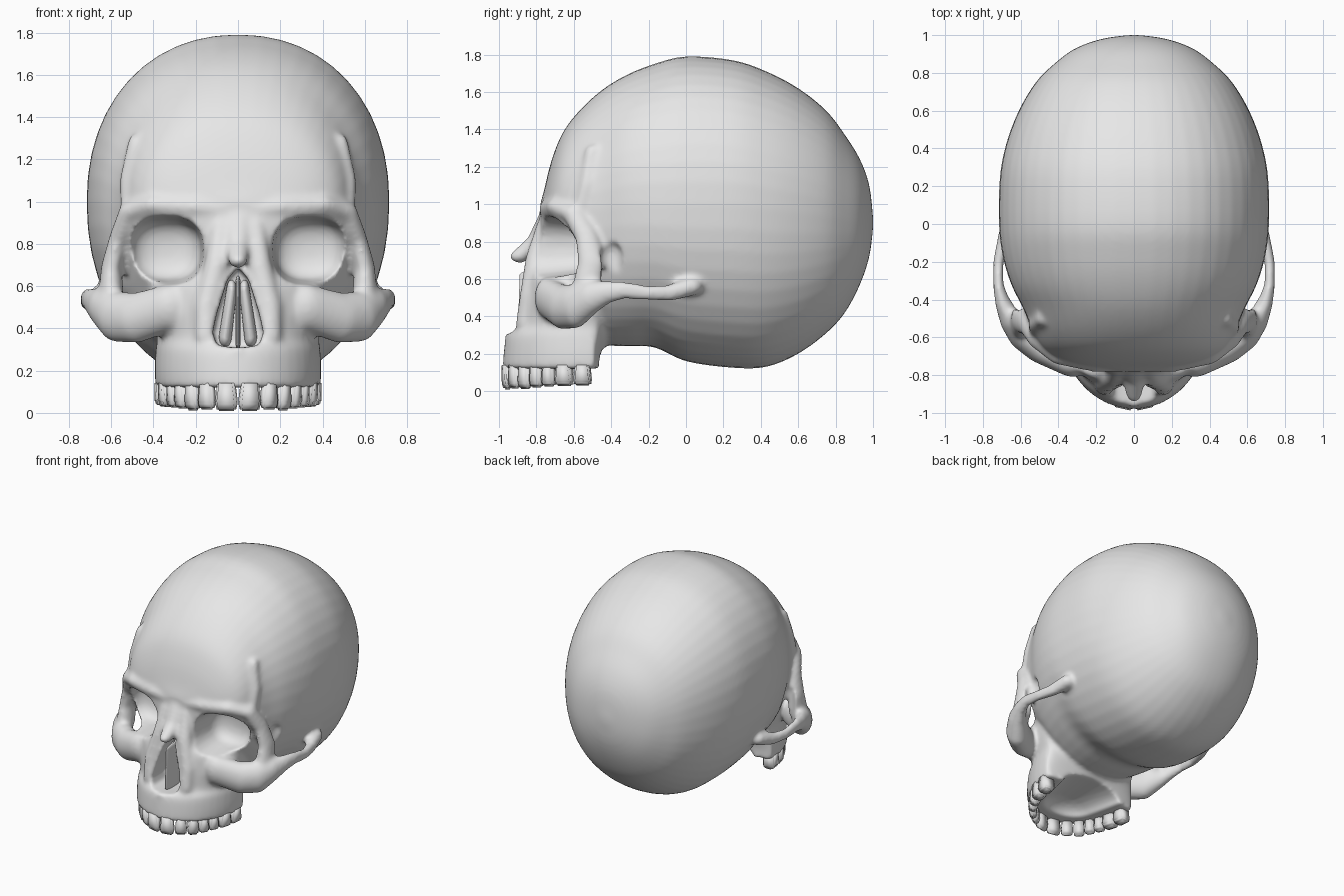
import bpy, bmesh, math
from mathutils import Vector

if "Cube" in bpy.data.objects:
    bpy.data.objects.remove(bpy.data.objects["Cube"], do_unlink=True)

bone = bpy.data.materials.new("bone_grey")
bone.use_nodes = True
bone.diffuse_color = (0.8, 0.8, 0.8, 1)
for node in bone.node_tree.nodes:
    if node.type == 'BSDF_PRINCIPLED':
        node.inputs["Base Color"].default_value = (0.8, 0.8, 0.8, 1)


def spow(v, k):
    return math.copysign(abs(v) ** k, v)


def refine(rows, n=4):
    """Smooth in-between rows through the key rows."""
    out = []
    for i in range(len(rows) - 1):
        a, b, c, d = (rows[max(i - 1, 0)], rows[i], rows[i + 1],
                      rows[min(i + 2, len(rows) - 1)])
        for k in range(n):
            t = k / n
            out.append([0.5 * (2 * q + (r - p) * t + (2 * p - 5 * q + 4 * r - s) * t * t
                               + (3 * q - p - 3 * r + s) * t ** 3)
                        for p, q, r, s in zip(a, b, c, d)])
    out.append(list(rows[-1]))
    return out


def loft(bm, rings):
    rings = [[bm.verts.new(p) for p in ring] for ring in rings]
    n = len(rings[0])
    for lo, hi in zip(rings, rings[1:]):
        for i in range(n):
            j = (i + 1) % n
            bm.faces.new((lo[i], lo[j], hi[j], hi[i]))
    bm.faces.new(rings[0])
    bm.faces.new(rings[-1])


def blob(x, y, z, rx, ry, rz, k=1.0):
    """Points of a rounded ellipsoid; k below one makes it squarer."""
    pts = []
    for i in range(10):
        lat = math.pi * ((i + 0.5) / 10 - 0.5)
        for j in range(20):
            lon = math.tau * j / 20
            u = (math.cos(lat) * math.cos(lon), math.sin(lat), math.cos(lat) * math.sin(lon))
            pts.append((x + rx * spow(u[0], k), y + ry * spow(u[1], k), z + rz * spow(u[2], k)))
    return pts


def hull(bm, pts):
    verts = [bm.verts.new(p) for p in pts]
    bmesh.ops.convex_hull(bm, input=verts, use_existing_faces=False)
    loose = [v for v in verts if v.is_valid and not v.link_faces]
    bmesh.ops.delete(bm, geom=loose, context='VERTS')


def chain(bm, keys, k=1.0, both=True):
    """Join blobs along a path, on one or both sides."""
    for side in ((1, -1) if both else (1,)):
        for a, b in zip(keys, keys[1:]):
            hull(bm, [(side * x, y, z) for x, y, z in blob(*a, k) + blob(*b, k)])


def finish(name, bm):
    bmesh.ops.recalc_face_normals(bm, faces=bm.faces)
    mesh = bpy.data.meshes.new(name)
    bm.to_mesh(mesh)
    bm.free()
    mesh.materials.append(bone)
    obj = bpy.data.objects.new(name, mesh)
    bpy.context.scene.collection.objects.link(obj)
    return obj


skull = bmesh.new()
turn = [math.tau * i / 48 for i in range(48)]

# Cranium: y, top, bottom, half width, height of greatest width
cranium = [(-.78, 1.0, .82, .10, .92), (-.76, 1.07, .7, .25, .92), (-.72, 1.23, .6, .39, .93),
           (-.66, 1.38, .5, .48, .95), (-.57, 1.5, .4, .535, .97), (-.45, 1.61, .26, .585, .98),
           (-.32, 1.69, .24, .65, 1), (-.17, 1.75, .235, .695, 1), (0, 1.79, .16, .715, 1),
           (.25, 1.77, .125, .71, 1), (.43, 1.71, .13, .675, .98), (.6, 1.62, .2, .61, .96),
           (.75, 1.5, .31, .52, .94), (.85, 1.37, .42, .42, .92), (.93, 1.24, .57, .31, .9),
           (.98, 1.1, .72, .17, .9), (1.0, .93, .87, .03, .9)]
loft(skull, [[(w * spow(math.cos(a), .93), y,
               zc + (top - zc if math.sin(a) > 0 else zc - bot) * spow(math.sin(a), .93))
              for a in turn] for y, top, bot, w, zc in refine(cranium)])

# Upper jaw and mid face: z, front, half width, back
jaw = [(.12, -.98, .39, -.45), (.2, -.975, .395, -.45), (.3, -.96, .39, -.42),
       (.36, -.915, .385, -.4), (.5, -.885, .42, -.4), (.62, -.86, .42, -.4),
       (.7, -.8, .36, -.4), (.8, -.74, .3, -.4)]
loft(skull, [[(w * math.cos(a),
               -.5 + (front + .5 if math.sin(a) > 0 else -.5 - back) * spow(math.sin(a), .92), z)
              for a in turn] for z, front, w, back in refine(jaw)])

# Cheekbone and the thin arch running back to the temple
chain(skull, [(.32, -.74, .5, .1, .07, .11), (.48, -.66, .45, .1, .08, .12),
              (.58, -.59, .455, .085, .08, .12), (.65, -.51, .5, .06, .07, .09),
              (.695, -.42, .53, .04, .05, .06), (.718, -.33, .54, .028, .04, .048),
              (.718, -.2, .525, .028, .04, .04), (.69, -.09, .525, .035, .05, .045),
              (.64, .03, .56, .06, .06, .05)])
# Outer eye rim and brow
chain(skull, [(.6, -.53, .55, .06, .08, .06), (.6, -.5, .68, .05, .08, .06),
              (.57, -.53, .82, .04, .06, .06), (.515, -.6, .95, .05, .06, .05),
              (.4, -.685, .985, .06, .06, .05), (.2, -.735, .975, .06, .05, .05),
              (0, -.735, .95, .06, .045, .05)])
# Temple ridge
chain(skull, [(.52, -.57, .95, .035, .04, .04), (.525, -.53, 1.1, .035, .04, .04),
              (.49, -.5, 1.28, .03, .04, .04)])
# Nose bridge and the sides of the nose
chain(skull, [(0, -.75, .9, .08, .05, .06), (0, -.8, .79, .06, .055, .05),
              (0, -.89, .72, .045, .055, .035)], both=False)
chain(skull, [(.08, -.75, .88, .05, .05, .05), (.1, -.8, .7, .06, .06, .06),
              (.15, -.83, .5, .06, .06, .06), (.15, -.85, .36, .06, .06, .06)])
# Spine under the nose
chain(skull, [(0, -.92, .28, .05, .05, .04), (0, -.945, .32, .015, .025, .02)], both=False)
head = finish("skull", skull)

# Hollows: eye sockets, temples, palate and nose opening
cut = bmesh.new()
chain(cut, [(.362, -.9, .77, .215, .1, .185), (.34, -.6, .77, .165, .11, .145)], k=.82)
chain(cut, [(.6, -.4, .5, .045, .06, .06), (.6, -.4, .72, .045, .06, .08)])
chain(cut, [(0, -.72, .1, .2, .15, .1), (0, -.4, .12, .27, .15, .1)], both=False)
half = [(0, .69), (.05, .63), (.1, .47), (.12, .38), (.1, .32), (.03, .31)]
hull(cut, [(s * x, y, z) for x, z in half for s in ((1, -1) if x else (1,)) for y in (-1.1, -.72)])
cutter = finish("hollow_cutter", cut)
cutter.hide_render = True


def remesh(size):
    m = head.modifiers.new("fuse", 'REMESH')
    m.mode = 'VOXEL'
    m.voxel_size = size
    m.use_smooth_shade = True


remesh(.015)
carve = head.modifiers.new("carve", 'BOOLEAN')
carve.operation = 'DIFFERENCE'
carve.solver = 'EXACT'
carve.object = cutter
remesh(.013)
soft = head.modifiers.new("soften", 'SMOOTH')
soft.factor = 0.5
soft.iterations = 7

# Keep the fused result and drop the cutter
bpy.context.view_layer.update()
graph = bpy.context.evaluated_depsgraph_get()
fused = bpy.data.meshes.new_from_object(head.evaluated_get(graph))
head.modifiers.clear()
head.data = fused
fused.materials.clear()
fused.materials.append(bone)
fused.polygons.foreach_set("material_index", [0] * len(fused.polygons))
fused.shade_smooth()
bpy.data.objects.remove(cutter, do_unlink=True)

# Thin wall and side ridges inside the nose
wall = bmesh.new()
chain(wall, [(0, -.8, .33, .012, .1, .03), (0, -.8, .62, .012, .09, .03)], both=False)
chain(wall, [(.06, -.72, .36, .03, .06, .05), (.03, -.74, .58, .025, .06, .05)])
finish("nasal_partition", wall).data.shade_smooth()

# Upper teeth spaced along the dental arch: width, depth, bottom
teeth = [(.11, .055, .008), (.09, .055, .015), (.082, .065, .012), (.075, .075, .02),
         (.075, .08, .025), (.1, .1, .028), (.1, .1, .03)]
A, B = .352, .495
for side, label in ((1, "left"), (-1, "right")):
    t = 0.0
    for n, (w, d, low) in enumerate(teeth, 1):
        step = w / math.hypot(A * math.cos(t), B * math.sin(t))
        mid = t + step / 2
        t += w / math.hypot(A * math.cos(mid), B * math.sin(mid))
        centre = Vector((A * math.sin(mid), -.465 - B * math.cos(mid), 0))
        along = Vector((A * math.cos(mid), B * math.sin(mid), 0)).normalized()
        out = Vector((along.y, -along.x, 0))
        bm = bmesh.new()
        rings = []
        for z, sw, sd in ((low, .8, .5), (.05, .95, .9), (.15, .72, .9)):
            rings.append([centre + along * (i * sw * w / 2) + out * (j * sd * d / 2)
                          + Vector((0, 0, z)) for i, j in ((-1, -1), (1, -1), (1, 1), (-1, 1))])
        loft(bm, [[(side * p.x, p.y, p.z) for p in ring] for ring in rings])
        bmesh.ops.bevel(bm, geom=bm.edges[:], offset=.009, segments=2, affect='EDGES')
        tooth = finish(f"{label}_tooth_{n}", bm)
        tooth.data.shade_smooth()
